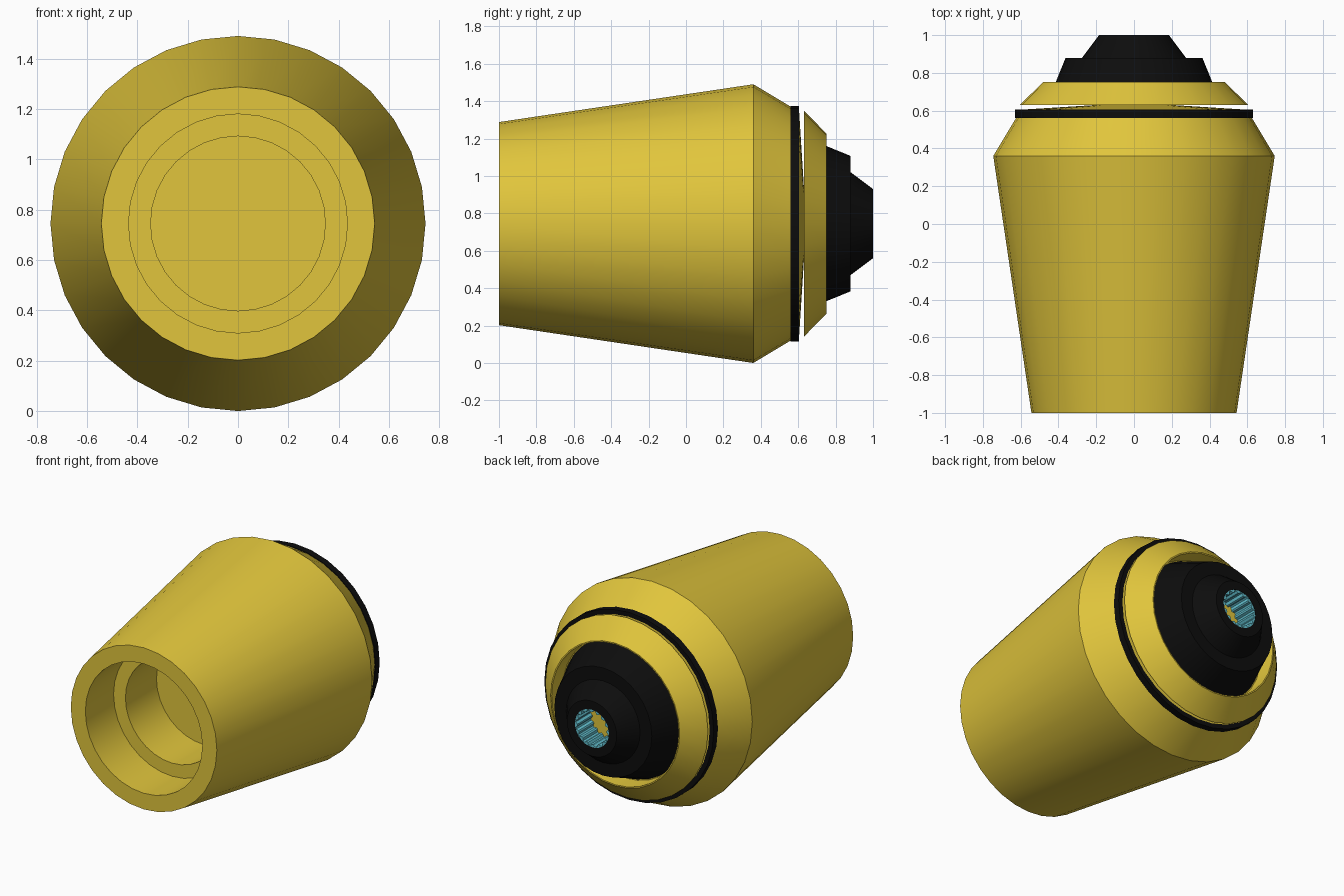
import bpy, bmesh, math

if "Cube" in bpy.data.objects:
    bpy.data.objects.remove(bpy.data.objects["Cube"])

SIDES = 32
AXIS_Z = 0.745


def material(name, rgb):
    m = bpy.data.materials.new(name)
    m.diffuse_color = (*rgb, 1.0)
    m.use_nodes = True
    m.node_tree.nodes["Principled BSDF"].inputs["Base Color"].default_value = m.diffuse_color
    return m


yellow = material("yellow", (0.75, 0.56, 0.045))
black = material("black", (0.004, 0.004, 0.004))
teal = material("teal", (0.13, 0.55, 0.65))


def lathe(name, profile, mat, sides=SIDES, closed=False, tooth=None):
    """Revolve (radius, y) points around the y axis; tooth(i, r) may alter radii."""
    bm = bmesh.new()
    rings = []
    for r, y in profile:
        if r == 0:
            rings.append([bm.verts.new((0, y, AXIS_Z))] * sides)
            continue
        ring = []
        for i in range(sides):
            a = 2 * math.pi * i / sides
            rr = tooth(i, r) if tooth else r
            ring.append(bm.verts.new((rr * math.sin(a), y, AXIS_Z + rr * math.cos(a))))
        rings.append(ring)
    pairs = list(zip(rings, rings[1:]))
    if closed:
        pairs.append((rings[-1], rings[0]))
    for a, b in pairs:
        for i in range(sides):
            j = (i + 1) % sides
            quad = list(dict.fromkeys((a[i], a[j], b[j], b[i])))
            bm.faces.new(quad)
    bmesh.ops.recalc_face_normals(bm, faces=bm.faces)
    me = bpy.data.meshes.new(name)
    bm.to_mesh(me)
    bm.free()
    me.materials.append(mat)
    ob = bpy.data.objects.new(name, me)
    bpy.context.collection.objects.link(ob)
    bpy.ops.object.select_all(action='DESELECT')
    ob.select_set(True)
    bpy.context.view_layer.objects.active = ob
    bpy.ops.object.shade_smooth_by_angle(angle=math.radians(25))
    return ob


# Tapered body with a stepped socket in the front and a shallow cone at the back
lathe("body", [(0, -0.37), (0.347, -0.37), (0.347, -0.70), (0.435, -0.70),
               (0.435, -1.0), (0.543, -1.0), (0.745, 0.36), (0.625, 0.56),
               (0.60, 0.605), (0.20, 0.63), (0, 0.63)], yellow)

# Black sealing band
lathe("seal_band", [(0.58, 0.56), (0.63, 0.56), (0.63, 0.605), (0.58, 0.605)],
      black, closed=True)

# Bevelled collar with a thin rim
lathe("collar", [(0.20, 0.63), (0.605, 0.63), (0.48, 0.752), (0.472, 0.752),
                 (0.468, 0.645), (0.20, 0.645)], yellow, closed=True)

# Stepped black nose with a centre bore
lathe("nose", [(0.127, 0.80), (0.127, 1.0), (0.185, 1.0), (0.275, 0.88), (0.362, 0.88),
               (0.415, 0.75), (0.466, 0.635), (0.127, 0.635)], black, closed=True)

# Yellow core at the bottom of the bore
lathe("core", [(0, 0.64), (0.13, 0.64), (0.13, 0.84), (0, 0.84)], yellow)

# Toothed teal lining of the bore
lathe("toothed_lining", [(0.127, 0.82), (0.127, 0.998), (0.122, 0.998), (0.122, 0.82)],
      teal, sides=64, closed=True,
      tooth=lambda i, r: r - 0.014 if r < 0.125 and i % 4 < 2 else r)
